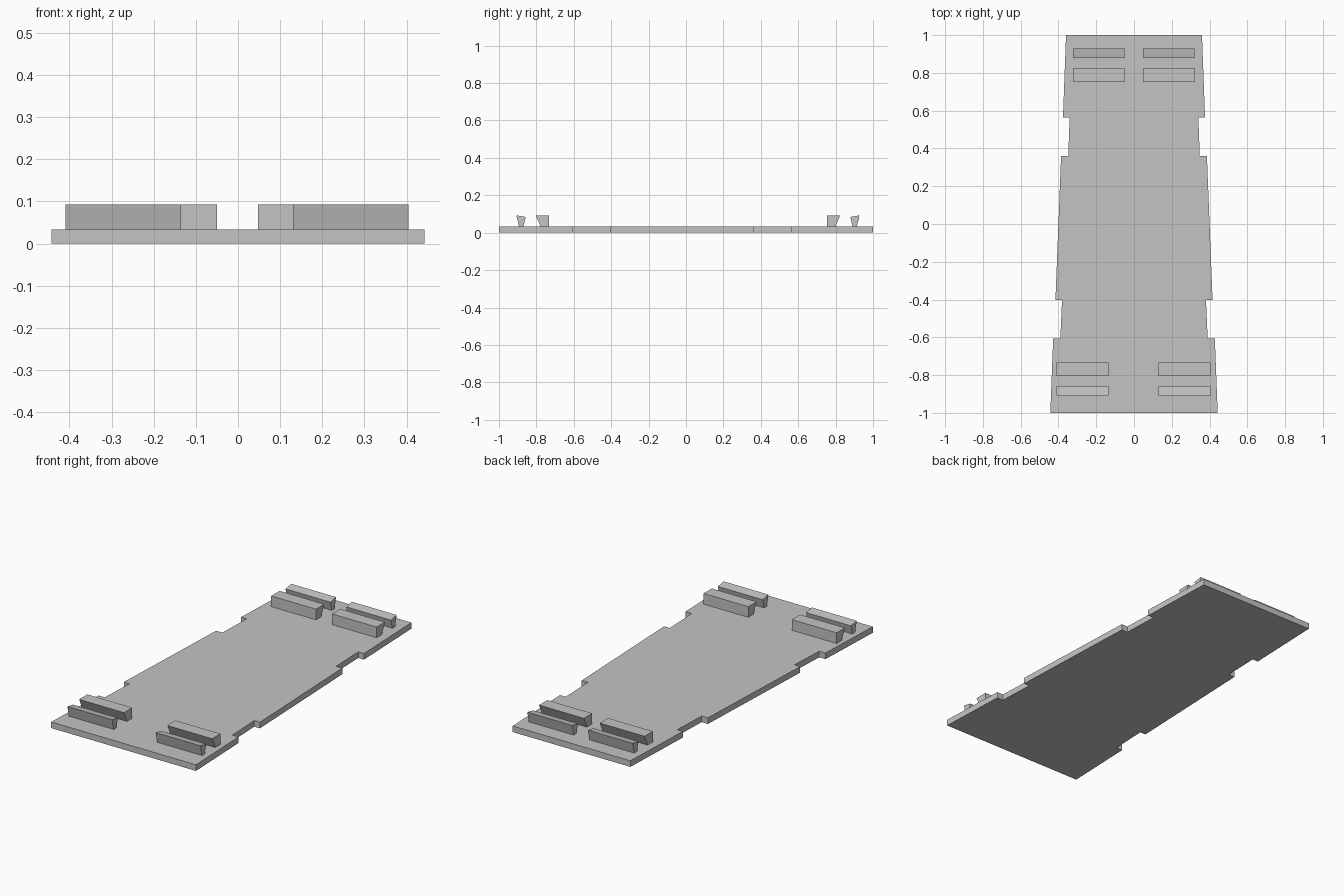
import bpy
import bmesh
from mathutils import Vector

cube = bpy.data.objects.get("Cube")
if cube:
    bpy.data.objects.remove(cube, do_unlink=True)

grey = bpy.data.materials.new("plain_grey")
grey.use_nodes = True
colour = (0.55, 0.55, 0.55, 1.0)
grey.diffuse_color = colour
grey.node_tree.nodes["Principled BSDF"].inputs["Base Color"].default_value = colour


def prism(name, outline, offset):
    """Extrude a flat outline along an offset into a closed solid."""
    bm = bmesh.new()
    face = bm.faces.new([bm.verts.new(p) for p in outline])
    result = bmesh.ops.extrude_face_region(bm, geom=[face], use_keep_orig=True)
    moved = [v for v in result["geom"] if isinstance(v, bmesh.types.BMVert)]
    bmesh.ops.translate(bm, verts=moved, vec=Vector(offset))
    bmesh.ops.recalc_face_normals(bm, faces=bm.faces[:])
    mesh = bpy.data.meshes.new(name)
    bm.to_mesh(mesh)
    bm.free()
    mesh.materials.append(grey)
    obj = bpy.data.objects.new(name, mesh)
    bpy.context.collection.objects.link(obj)
    return obj


# Tapered base plate with two notches along each side
PLATE_TOP = 0.034
side = [(0.443, -1), (0.428, -0.607), (0.39, -0.607), (0.381, -0.403), (0.416, -0.403),
        (0.386, 0.36), (0.348, 0.36), (0.341, 0.564), (0.376, 0.564), (0.36, 1)]
outline = [(x, y, 0) for x, y in side] + [(-x, y, 0) for x, y in reversed(side)]
prism("base_plate", outline, (0, 0, PLATE_TOP))

# Rail profiles as (distance from the middle, height)
profiles = {
    "inner_rail": [(0.732, PLATE_TOP), (0.777, PLATE_TOP), (0.804, 0.093), (0.732, 0.093)],
    "outer_rail": [(0.869, PLATE_TOP), (0.893, PLATE_TOP), (0.907, 0.093), (0.857, 0.084)],
}

# Each pair of rails grips one corner of the plate
RAIL_LENGTH = 0.274
ends = [("front", -1, 0.0, (-0.409, 0.131)), ("back", 1, 0.021, (-0.324, 0.047))]
for end, direction, shift, starts in ends:
    for hand, start in zip(("right", "left"), starts):
        for part, profile in profiles.items():
            points = [(start, direction * (d + shift), z) for d, z in profile]
            prism(f"{end}_{hand}_{part}", points, (RAIL_LENGTH, 0, 0))
